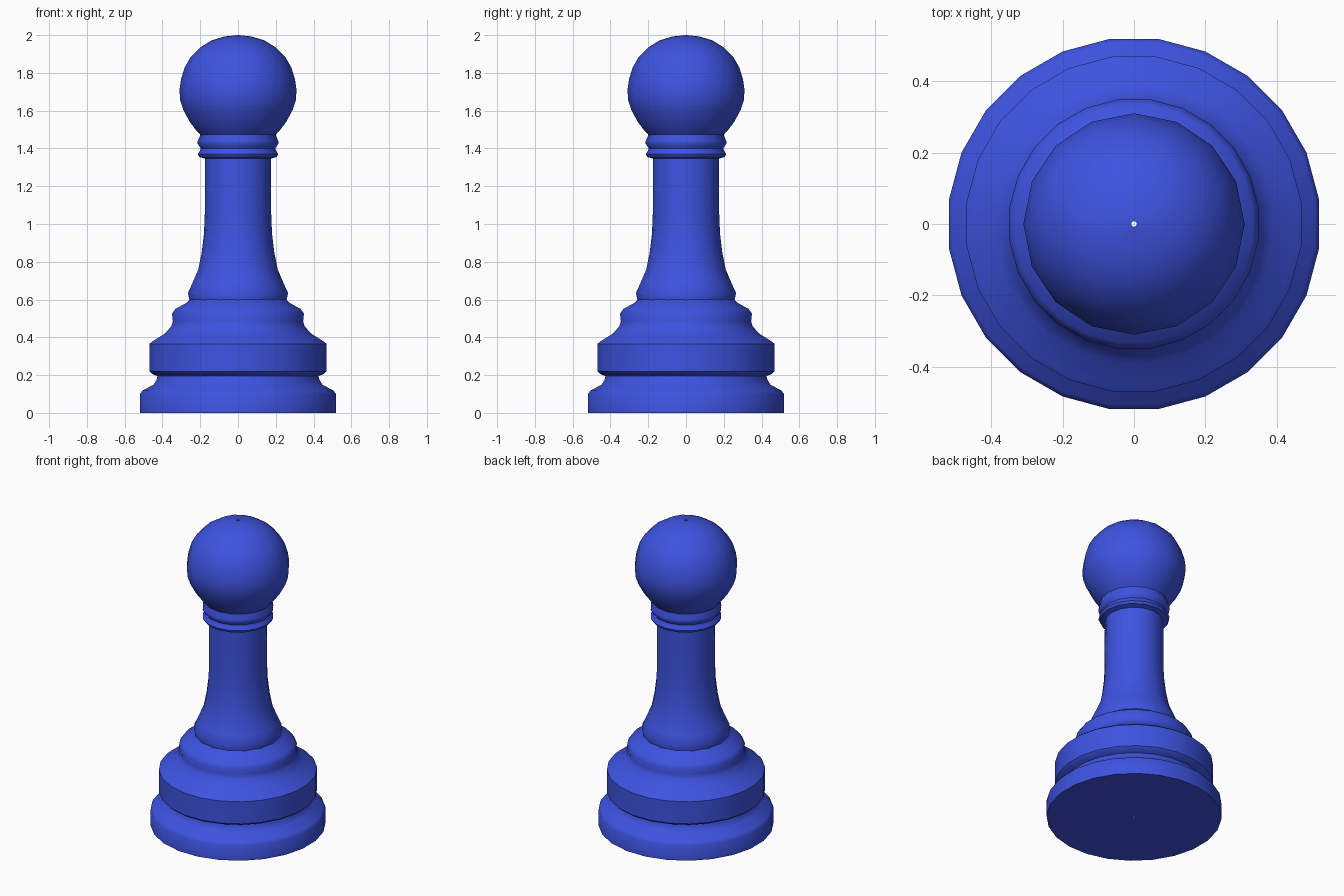
import bpy, bmesh, math

blue = bpy.data.materials.new("blue")
blue.diffuse_color = (0.047, 0.087, 0.75, 1.0)


def lathe(name, profile, sides, offset=0.0, angle=40):
    """Turn a (radius, z) profile around the z axis."""
    bm = bmesh.new()
    rings = []
    for r, z in profile:
        ring = []
        for i in range(sides):
            a = 2 * math.pi * (i + offset) / sides
            ring.append(bm.verts.new((r * math.cos(a), r * math.sin(a), z)))
        rings.append(ring)
    for low, high in zip(rings, rings[1:]):
        for i in range(sides):
            j = (i + 1) % sides
            bm.faces.new((low[i], low[j], high[j], high[i]))
    mesh = bpy.data.meshes.new(name)
    bm.to_mesh(mesh)
    bm.free()
    mesh.materials.append(blue)
    obj = bpy.data.objects.new(name, mesh)
    bpy.context.collection.objects.link(obj)
    bpy.ops.object.select_all(action='DESELECT')
    obj.select_set(True)
    bpy.context.view_layer.objects.active = obj
    bpy.ops.object.shade_smooth_by_angle(angle=math.radians(angle))
    return obj


# Stepped base with two wide rings and a small top ring
lathe("base", [
    (0.008, 0), (0.523, 0), (0.523, 0.10), (0.51, 0.118), (0.45, 0.15),
    (0.435, 0.175), (0.43, 0.195), (0.46, 0.207), (0.473, 0.22),
    (0.473, 0.365), (0.455, 0.38), (0.39, 0.42), (0.355, 0.46),
    (0.348, 0.485), (0.352, 0.525), (0.335, 0.55), (0.28, 0.58),
    (0.262, 0.595), (0.25, 0.605)], 24, 0.5)

# Flared stem
lathe("stem", [
    (0.257, 0.595), (0.265, 0.635), (0.24, 0.69), (0.21, 0.76), (0.192, 0.85),
    (0.18, 0.95), (0.176, 1.05), (0.176, 1.20), (0.175, 1.352)], 16)

# Double collar under the head
lathe("collar", [
    (0.173, 1.345), (0.205, 1.355), (0.213, 1.37), (0.203, 1.385),
    (0.197, 1.40), (0.214, 1.425), (0.213, 1.44), (0.202, 1.465),
    (0.202, 1.475)], 16)

# Rounded head with a pinhole at the crown
lathe("head", [
    (0.202, 1.475), (0.225, 1.50), (0.255, 1.54), (0.29, 1.605),
    (0.306, 1.655), (0.31, 1.71), (0.302, 1.765), (0.282, 1.83),
    (0.25, 1.885), (0.20, 1.935), (0.14, 1.972), (0.07, 1.993),
    (0.008, 2.0)], 16, 0, 60)
